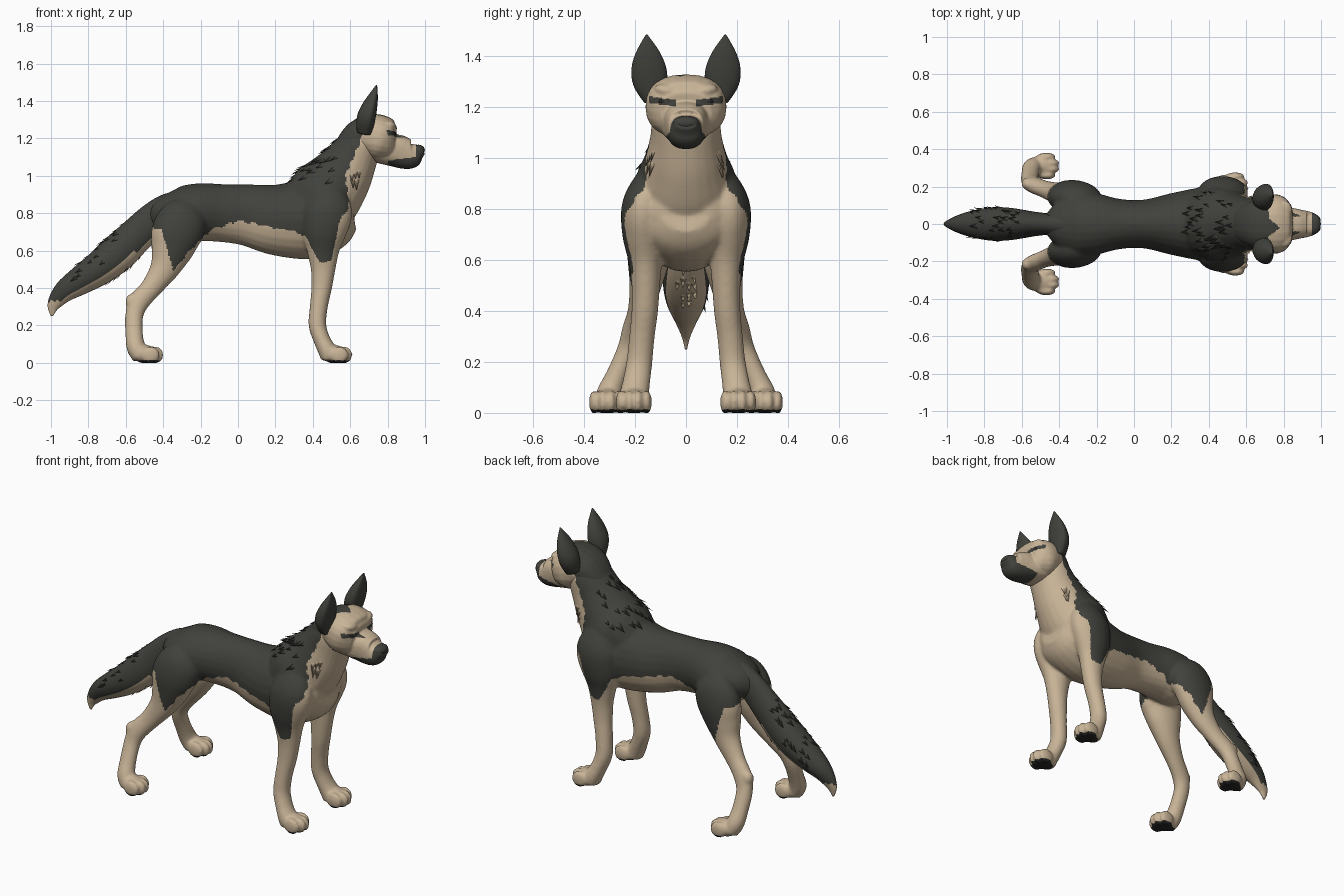
import bpy, bmesh, math, random
from mathutils import Vector, Matrix

random.seed(4)
if "Cube" in bpy.data.objects:
    bpy.data.objects.remove(bpy.data.objects["Cube"], do_unlink=True)


def material(name, colour):
    mat = bpy.data.materials.new(name)
    mat.use_nodes = True
    mat.diffuse_color = (*colour, 1)
    mat.node_tree.nodes["Principled BSDF"].inputs["Base Color"].default_value = (*colour, 1)
    return mat


DARK, TAN, BLACK = range(3)
materials = [material("dark_fur", (.052, .054, .045)),
             material("tan_fur", (.58, .455, .31)),
             material("black_pads", (.018, .018, .017))]


def interpolate(points, x):
    """Piecewise linear height of a colour border."""
    if x <= points[0][0]:
        return points[0][1]
    for (xa, ya), (xb, yb) in zip(points, points[1:]):
        if x <= xb:
            return ya + (yb - ya) * (x - xa) / (xb - xa)
    return points[-1][1]


def smooth_path(stations, steps=5):
    """Catmull-Rom resampling of (x, y, z, side radius, depth radius)."""
    rows = [Vector(s) for s in stations]
    rows = [rows[0]] + rows + [rows[-1]]
    out = []
    for p, q, r, s in zip(rows, rows[1:], rows[2:], rows[3:]):
        for i in range(steps):
            t = i / steps
            out.append((q * 2 + (r - p) * t + (p * 2 - q * 5 + r * 4 - s) * t * t
                        + (q * 3 - p - r * 3 + s) * t ** 3) / 2)
    return out + [rows[-1]]


def loft(bm, stations, mirror=1, front=1, boxy=1, sides=24):
    """Tube along a path; front flattens its lower half, boxy below one squares it."""
    path = smooth_path(stations)
    centres = [Vector((p[0], p[1] * mirror, p[2])) for p in path]
    rings = []
    for i, (c, p) in enumerate(zip(centres, path)):
        tangent = (centres[min(i + 1, len(path) - 1)] - centres[max(i - 1, 0)]).normalized()
        side = Vector((0, 1, 0))
        side = (side - tangent * side.dot(tangent)).normalized()
        up = tangent.cross(side)
        ring = []
        for k in range(sides):
            angle = math.tau * k / sides
            across, depth = (math.copysign(abs(v) ** boxy, v)
                             for v in (math.cos(angle), math.sin(angle)))
            if depth < 0:
                depth *= front
            ring.append(bm.verts.new(c + side * max(p[3], .002) * across
                                     + up * max(p[4], .002) * depth))
        rings.append(ring)
    for a, b in zip(rings, rings[1:]):
        for k in range(sides):
            j = (k + 1) % sides
            bm.faces.new((a[k], a[j], b[j], b[k]))
    bm.faces.new(rings[0][::-1])
    bm.faces.new(rings[-1])


def ball(bm, centre, radii, turn=0):
    matrix = (Matrix.Translation(centre) @ Matrix.Rotation(turn, 4, 'X')
              @ Matrix.Diagonal((*radii, 1)))
    bmesh.ops.create_uvsphere(bm, u_segments=20, v_segments=12, radius=1, matrix=matrix)


def finish(name, bm, rule, voxel=0, relax=4):
    """Make the object, optionally fuse its parts, and colour its faces."""
    bmesh.ops.recalc_face_normals(bm, faces=bm.faces)
    mesh = bpy.data.meshes.new(name)
    bm.to_mesh(mesh)
    bm.free()
    obj = bpy.data.objects.new(name, mesh)
    bpy.context.collection.objects.link(obj)
    if voxel:
        fuse = obj.modifiers.new("fuse", 'REMESH')
        fuse.mode = 'VOXEL'
        fuse.voxel_size = voxel
        soften = obj.modifiers.new("soften", 'SMOOTH')
        soften.factor = .5
        soften.iterations = relax
        graph = bpy.context.evaluated_depsgraph_get()
        mesh = bpy.data.meshes.new_from_object(obj.evaluated_get(graph))
        obj.modifiers.clear()
        obj.data = mesh
        mesh.name = name
    for v in mesh.vertices:
        v.co.z = max(v.co.z, 0)
    mesh.materials.clear()
    for mat in materials:
        mesh.materials.append(mat)
    for face in mesh.polygons:
        face.use_smooth = True
        face.material_index = rule(face.center, face.normal)
    return obj


# Colour borders: lower edge of the saddle along x, front edge of the mane along z
saddle = [(-.5, .74), (-.41, .71), (-.375, .6), (-.345, .49), (-.25, .61), (-.13, .72),
          (0, .755), (.15, .735), (.3, .7), (.36, .68), (.44, .53), (.5, .55), (.54, .74)]
mane = [(.75, .54), (.83, .59), (.9, .585), (1, .57), (1.1, .62), (1.2, .655),
        (1.3, .71), (1.34, .73)]


def coat(c, n):
    if c.z < .013:
        return BLACK
    ragged = .004 * math.sin(c.x * 90) + .004 * math.sin(c.z * 110)
    inner = c.z < .72 and (abs(c.y) < .1 or n.y * c.y < -.02)
    if inner or c.z < interpolate(saddle, c.x) + ragged:
        return TAN
    return TAN if c.x > interpolate(mane, c.z) + ragged else DARK


def face_mask(c, n):
    y = abs(c.y)
    lips = c.x > .8 and y < .088 and c.z < 1.08 + (c.x - .8) * .14
    eyes = c.x > .785 and .04 < y < .145 and abs(c.z - 1.223 - (y - .09) * .15) < .013
    if c.x > .952 or lips or eyes:
        return DARK
    peak = max(0, .06 - abs(c.y + .02) * 1.3) if c.z > 1.25 else 0
    return TAN if c.x > interpolate(mane, c.z) + peak else DARK


def tail_coat(c, n):
    if c.x < -.95 and c.z < .33:
        return TAN
    return TAN if n.x * .67 - n.z * .74 > .5 else DARK


# Body: torso, neck, chest, legs and paws fused together
bm = bmesh.new()
loft(bm, [(-.47, 0, .77, .05, .05), (-.4, 0, .785, .13, .105), (-.3, 0, .79, .175, .15),
          (-.2, 0, .805, .165, .155), (-.08, 0, .8, .135, .155), (.05, 0, .79, .13, .165),
          (.2, 0, .765, .165, .19), (.35, 0, .765, .195, .212), (.46, 0, .775, .205, .2),
          (.56, 0, .79, .18, .155), (.615, 0, .8, .1, .09)])
loft(bm, [(.36, 0, .79, .17, .18), (.465, 0, .895, .2, .197), (.545, 0, .99, .165, .172),
          (.608, 0, 1.087, .14, .14), (.668, 0, 1.192, .13, .104), (.72, 0, 1.26, .08, .06)])
front_leg = [(.47, .12, .94, .06, .08), (.48, .165, .82, .085, .13), (.46, .165, .7, .085, .12),
             (.455, .16, .6, .067, .088), (.455, .158, .5, .056, .066), (.447, .162, .4, .052, .055),
             (.432, .173, .3, .05, .048), (.425, .183, .2, .051, .047), (.45, .195, .12, .054, .045),
             (.48, .205, .06, .058, .05), (.49, .205, .02, .053, .045)]
hind_leg = [(-.24, .07, .84, .05, .07), (-.28, .125, .78, .085, .125), (-.325, .145, .7, .09, .138),
            (-.355, .148, .6, .082, .113), (-.395, .16, .5, .063, .078),
            (-.465, .182, .4, .047, .057), (-.53, .207, .325, .044, .056),
            (-.555, .228, .25, .042, .048), (-.555, .27, .15, .043, .047),
            (-.545, .3, .08, .05, .05), (-.52, .31, .03, .05, .045)]
for s in (-1, 1):
    loft(bm, front_leg, s)
    loft(bm, hind_leg, s)
    ball(bm, (-.567, .215 * s, .325), (.036, .034, .045))
    ball(bm, (.56, .075 * s, .8), (.062, .09, .12))
    for x, y in ((.515, .205), (-.495, .31)):
        ball(bm, (x, y * s, .045), (.065, .06, .05))
        for k in (-1.5, -.5, .5, 1.5):
            reach = .048 if abs(k) < 1 else .026
            ball(bm, (x + reach, (y + k * .034) * s, .042), (.05, .02, .047))
body = finish("body", bm, coat, .009, 6)

# Head: broad skull growing out of the neck, square muzzle and brows
bm = bmesh.new()
loft(bm, [(.57, 0, 1.11, .09, .08), (.65, 0, 1.19, .128, .106), (.72, 0, 1.207, .155, .122),
          (.77, 0, 1.197, .157, .122), (.81, 0, 1.185, .135, .108), (.838, 0, 1.18, .1, .08)],
     boxy=.85)
loft(bm, [(.74, 0, 1.145, .11, .075), (.84, 0, 1.135, .088, .087), (.89, 0, 1.12, .077, .084),
          (.93, 0, 1.113, .069, .073), (.963, 0, 1.127, .056, .045), (.99, 0, 1.138, .04, .024)],
     boxy=.8)
for s in (-1, 1):
    ball(bm, (.803, .07 * s, 1.264), (.044, .056, .028), .2 * s)
head = finish("head", bm, face_mask, .006, 4)

# Tail, rooted inside the rump
bm = bmesh.new()
loft(bm, [(-.25, 0, .86, .07, .06), (-.36, 0, .83, .07, .08), (-.45, 0, .77, .058, .088),
          (-.55, 0, .675, .068, .095), (-.65, 0, .58, .085, .1), (-.75, 0, .5, .09, .09),
          (-.85, 0, .435, .075, .075), (-.93, 0, .38, .05, .058), (-.985, 0, .31, .02, .035),
          (-.995, 0, .25, .004, .006)])
tail = finish("tail", bm, tail_coat)

# Ears, flattened towards the front, and eyes
for s, label in ((1, "left"), (-1, "right")):
    bm = bmesh.new()
    loft(bm, [(.69, .12, 1.23, .045, .055), (.7, .14, 1.3, .068, .066), (.715, .147, 1.36, .067, .057),
              (.73, .151, 1.42, .045, .036), (.742, .155, 1.485, .004, .004)], s, front=.5)
    finish(label + "_ear", bm, lambda c, n: DARK)
    bm = bmesh.new()
    ball(bm, (.83, .085 * s, 1.222), (.014, .024, .011), .15 * s)
    finish(label + "_eye", bm, lambda c, n: BLACK)

# Nose
bm = bmesh.new()
ball(bm, (.965, 0, 1.138), (.034, .052, .028))
finish("nose", bm, lambda c, n: DARK)


def tufts(name, source, count, size, flow, inside, rule):
    """Scatter flat pointed locks of fur, rooted under part of a surface."""
    faces = [f for f in source.data.polygons if inside(f.center)]
    bm = bmesh.new()
    for f in random.sample(faces, min(count, len(faces))):
        length = size * random.uniform(.7, 1.2)
        way = Vector(flow)
        way = (way - f.normal * way.dot(f.normal)).normalized() + f.normal * .3
        way.normalize()
        side = way.cross(f.normal).normalized()
        turn = Matrix((side, way.cross(side), way)).transposed().to_4x4()
        place = Matrix.Translation(f.center + way * length * .2 - f.normal * length * .07)
        bmesh.ops.create_cone(bm, cap_ends=True, segments=8, radius1=length * .3, radius2=0,
                              depth=length, matrix=place @ turn @ Matrix.Diagonal((1, .3, 1, 1)))
    finish(name, bm, rule)


# Fur locks on the mane, the sides of the throat and the tail
tufts("mane_tufts", body, 40, .09, (-.8, 0, -.6),
      lambda c: .3 < c.x < .54 and c.z > .98 and c.x < interpolate(mane, c.z) - .04,
      lambda c, n: DARK)
tufts("throat_tufts", body, 12, .09, (-.1, 0, -1),
      lambda c: .6 < c.x < .67 and .98 < c.z < 1.12 and abs(c.y) > .08
      and c.x > interpolate(mane, c.z) + .02, lambda c, n: TAN)
tufts("tail_top_tufts", tail, 34, .08, (-1, 0, -.8),
      lambda c: -.86 < c.x < -.6 and c.z > .52 + (c.x + .72) * .85, lambda c, n: DARK)
tufts("tail_under_tufts", tail, 12, .07, (-1, 0, -.8),
      lambda c: -.85 < c.x < -.5 and c.z < .43 + (c.x + .7) * .85, lambda c, n: TAN)
